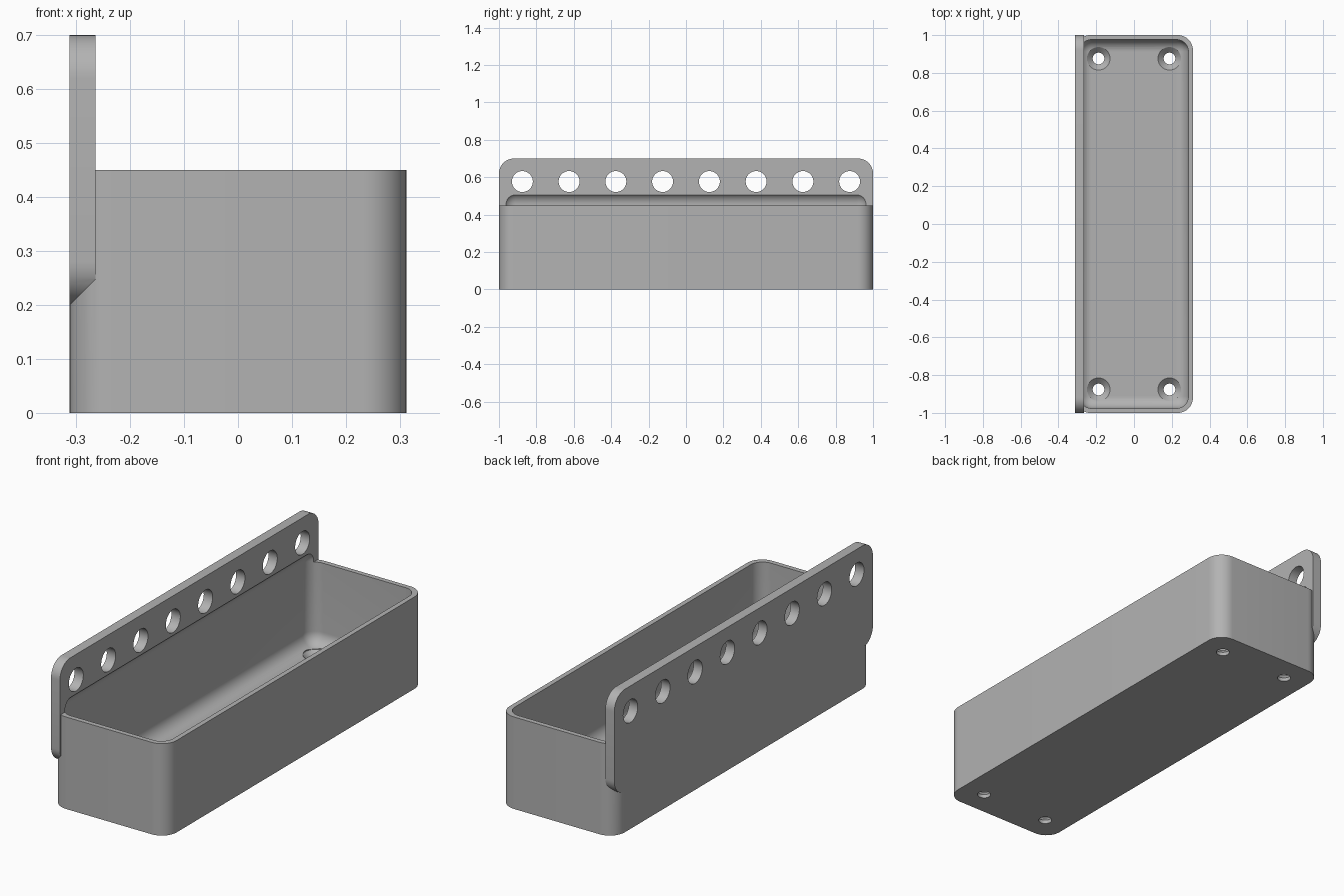
import bpy, bmesh, math
from mathutils import Matrix, Vector

if "Cube" in bpy.data.objects:
    bpy.data.objects.remove(bpy.data.objects["Cube"])

grey = bpy.data.materials.new("grey plastic")
grey.diffuse_color = (0.45, 0.45, 0.45, 1)
grey.use_nodes = True
grey.node_tree.nodes["Principled BSDF"].inputs["Base Color"].default_value = grey.diffuse_color


def make_object(name, bm):
    bmesh.ops.recalc_face_normals(bm, faces=bm.faces)
    mesh = bpy.data.meshes.new(name)
    bm.to_mesh(mesh)
    bm.free()
    mesh.materials.append(grey)
    obj = bpy.data.objects.new(name, mesh)
    bpy.context.collection.objects.link(obj)
    return obj


def rounded_box(name, lo, hi, radius, axis=None, segments=12):
    """Box with edges along one axis rounded, or every edge when axis is None."""
    lo, hi = Vector(lo), Vector(hi)
    bm = bmesh.new()
    bmesh.ops.create_cube(bm, size=1)
    for v in bm.verts:
        v.co = (lo + hi) / 2 + v.co * (hi - lo)
    edges = [e for e in bm.edges if axis is None or
             abs((e.verts[0].co - e.verts[1].co).normalized()[axis]) > 0.9]
    bmesh.ops.bevel(bm, geom=edges, offset=radius, segments=segments,
                    profile=0.5, affect='EDGES')
    return make_object(name, bm)


def lathe(bm, profile, matrix, sides=40):
    """Closed solid of revolution from (radius, height) pairs."""
    rings = [[bm.verts.new(matrix @ Vector((r * math.cos(2 * math.pi * i / sides),
                                            r * math.sin(2 * math.pi * i / sides), h)))
              for i in range(sides)] for r, h in profile]
    for a, b in zip(rings, rings[1:]):
        for i in range(sides):
            j = (i + 1) % sides
            bm.faces.new((a[i], a[j], b[j], b[i]))
    bm.faces.new(rings[0][::-1])
    bm.faces.new(rings[-1])


def combine(target, tool, operation):
    mod = target.modifiers.new(operation, 'BOOLEAN')
    mod.operation = operation
    mod.solver = 'EXACT'
    mod.object = tool
    bpy.context.view_layer.objects.active = target
    bpy.ops.object.modifier_apply(modifier=mod.name)
    bpy.data.objects.remove(tool)


# Tray body joined with the upright mounting plate
tray = rounded_box("wall_tray", (-0.312, -1, 0), (0.312, 1, 0.45), 0.08, axis=2)
plate = rounded_box("mounting_plate", (-0.312, -1, 0.2), (-0.264, 1, 0.7), 0.08, axis=0)
combine(tray, plate, 'UNION')

# Hollow with filleted floor, reaching slightly into the plate above the rim
cavity = rounded_box("cavity_cutter", (-0.288, -0.976, 0.048), (0.288, 0.976, 0.52), 0.064)
combine(tray, cavity, 'DIFFERENCE')

# Row of eight holes through the plate
bm = bmesh.new()
for k in range(8):
    place = Matrix.Translation((-0.288, -0.875 + 0.25 * k, 0.577)) @ Matrix.Rotation(math.pi / 2, 4, 'Y')
    lathe(bm, [(0.056, -0.1), (0.056, 0.1)], place)
combine(tray, make_object("plate_hole_cutter", bm), 'DIFFERENCE')

# Four countersunk screw holes in the floor
bm = bmesh.new()
for x in (-0.188, 0.188):
    for y in (-0.876, 0.876):
        lathe(bm, [(0.031, -0.05), (0.031, 0.018), (0.061, 0.048), (0.061, 0.12)],
              Matrix.Translation((x, y, 0)))
combine(tray, make_object("screw_hole_cutter", bm), 'DIFFERENCE')

# Smooth the fillets and keep the rims sharp
bpy.ops.object.select_all(action='DESELECT')
tray.select_set(True)
bpy.context.view_layer.objects.active = tray
bpy.ops.object.shade_smooth_by_angle(angle=math.radians(30))
